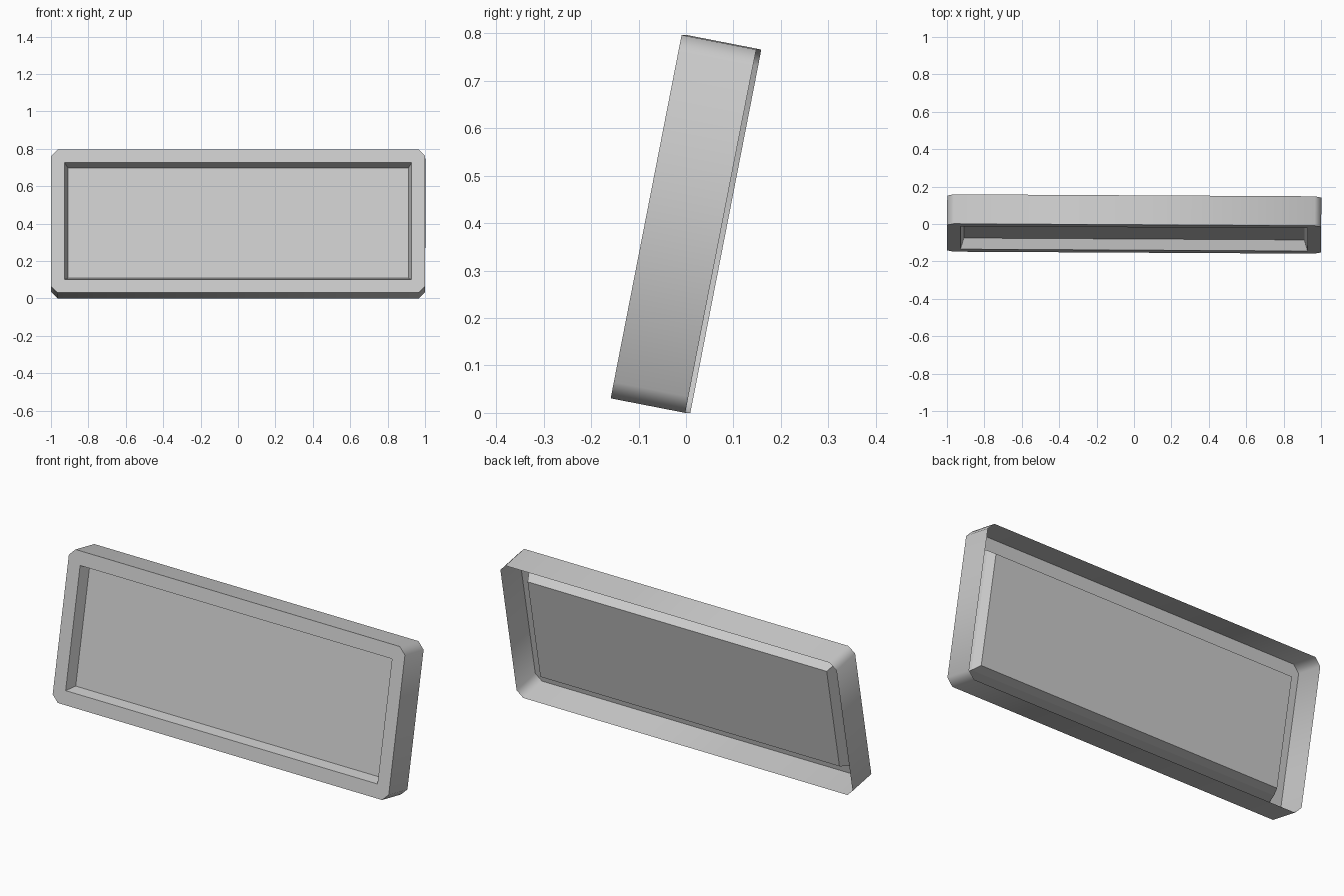
import bpy, bmesh, math
from mathutils import Matrix

if "Cube" in bpy.data.objects:
    bpy.data.objects.remove(bpy.data.objects["Cube"])

W, H, D = 1.0, 0.78, 0.16          # half width, face height, depth
TILT = Matrix.Rotation(-0.0055, 4, 'Z') @ Matrix.Rotation(math.radians(-11.05), 4, 'X')
# place the tilted shell on the ground, centred in y
y_mid = (H * math.sin(math.radians(11.05)) + D * math.cos(math.radians(11.05))) / 2
LIFT = D * math.sin(math.radians(11.05))
PLACE = Matrix.Translation((0, -y_mid, LIFT)) @ TILT


def loop(bm, inset, depth, cut=0.0):
    """Rectangle (or cut-corner rectangle) inset from the face outline."""
    x, z0, z1 = W - inset, inset, H - inset
    if cut:
        pts = [(-x + cut, z0), (x - cut, z0), (x, z0 + cut), (x, z1 - cut),
               (x - cut, z1), (-x + cut, z1), (-x, z1 - cut), (-x, z0 + cut)]
    else:
        pts = [(-x, z0), (x, z0), (x, z1), (-x, z1)]
    return [bm.verts.new((px, depth, pz)) for px, pz in pts]


def bridge(bm, a, b):
    n = len(a)
    for i in range(n):
        j = (i + 1) % n
        bm.faces.new((a[i], b[i], b[j], a[j]))


def finish(bm, name):
    bm.transform(PLACE)
    mesh = bpy.data.meshes.new(name)
    bm.to_mesh(mesh)
    bm.free()
    ob = bpy.data.objects.new(name, mesh)
    bpy.context.collection.objects.link(ob)
    bpy.ops.object.select_all(action='DESELECT')
    ob.select_set(True)
    bpy.context.view_layer.objects.active = ob
    bpy.ops.object.shade_smooth_by_angle(angle=math.radians(50))
    return ob


# Open-backed housing: outer wall, front bezel and sloped recess wall
bm = bmesh.new()
back = loop(bm, 0, D, 0.035)
front = loop(bm, 0, 0, 0.035)
opening = loop(bm, 0.072, 0)
floor = loop(bm, 0.09, 0.057)
bridge(bm, back, front)
for i in range(4):
    j = (i + 1) % 4
    # long bezel strip, then the cut corner
    bm.faces.new((front[2 * i], opening[i], opening[j], front[2 * i + 1]))
    bm.faces.new((front[2 * i + 1], opening[j], front[(2 * i + 2) % 8]))
bridge(bm, opening, floor)
bmesh.ops.recalc_face_normals(bm, faces=bm.faces)
# make sure the bezel faces forward
bm.faces.ensure_lookup_table()
bezel = next(f for f in bm.faces if all(abs(v.co.y) < 1e-6 for v in f.verts))
if bezel.normal.y > 0:
    bmesh.ops.reverse_faces(bm, faces=bm.faces)
finish(bm, "housing")

# Panel slab set in the recess
bm = bmesh.new()
a = loop(bm, 0.09, 0.057)
b = loop(bm, 0.11, 0.1)
bridge(bm, a, b)
bm.faces.new(a)
bm.faces.new(b)
bmesh.ops.recalc_face_normals(bm, faces=bm.faces)
finish(bm, "panel")
